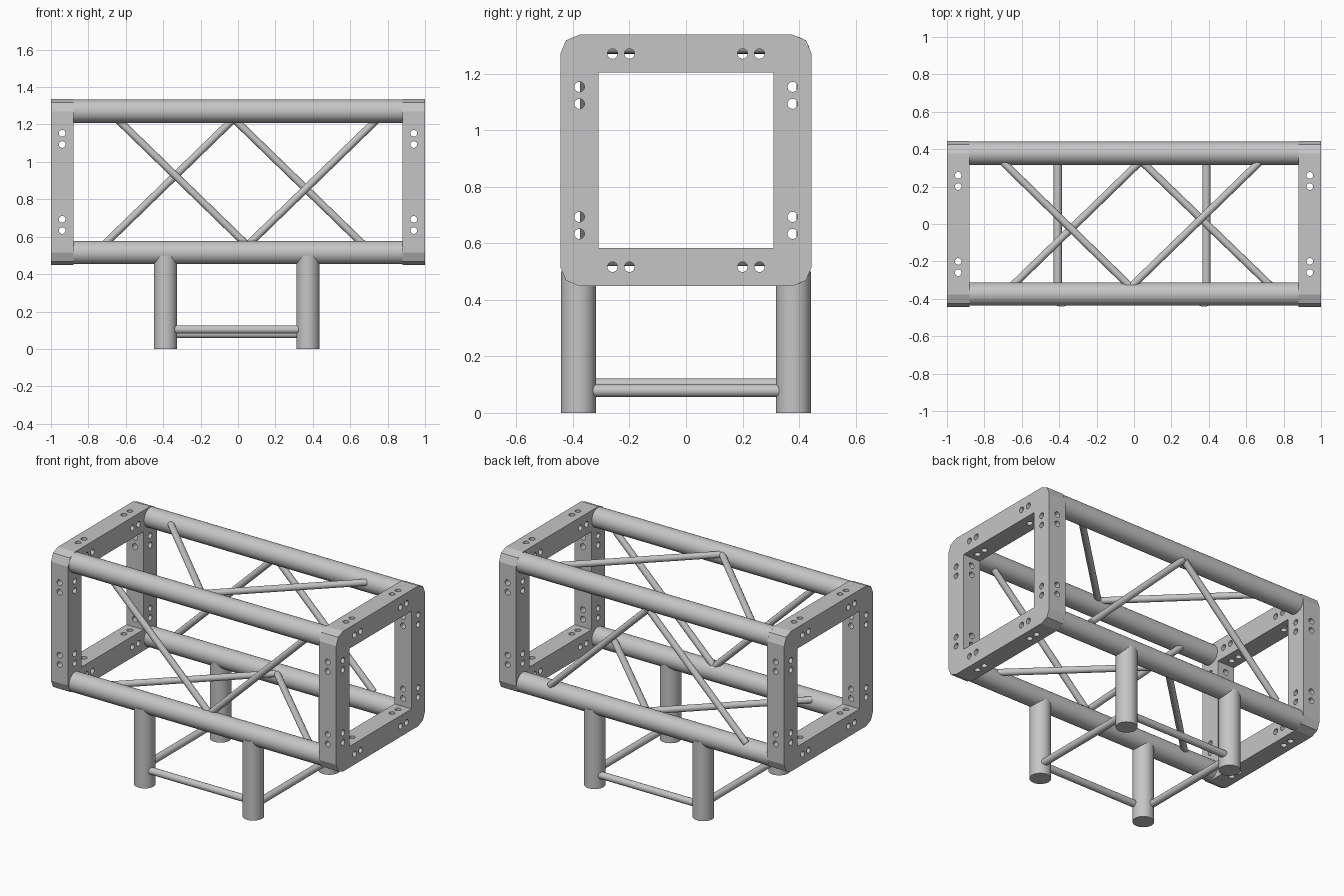
import bpy, bmesh, math
from mathutils import Vector

cube = bpy.data.objects.get("Cube")
if cube:
    bpy.data.objects.remove(cube, do_unlink=True)

# One satin metal for everything
metal = bpy.data.materials.new("light_grey_metal")
metal.use_nodes = True
GREY = (0.56, 0.56, 0.56, 1)
metal.diffuse_color = GREY
metal.node_tree.nodes["Principled BSDF"].inputs["Base Color"].default_value = GREY


def finish(name, bm, smooth=False):
    mesh = bpy.data.meshes.new(name)
    bmesh.ops.recalc_face_normals(bm, faces=bm.faces)
    bm.to_mesh(mesh)
    bm.free()
    mesh.materials.append(metal)
    obj = bpy.data.objects.new(name, mesh)
    bpy.context.collection.objects.link(obj)
    if smooth:
        bpy.ops.object.select_all(action='DESELECT')
        obj.select_set(True)
        bpy.context.view_layer.objects.active = obj
        bpy.ops.object.shade_smooth_by_angle(angle=math.radians(40))
    return obj


def add_rod(bm, start, end, radius, sides):
    start, end = Vector(start), Vector(end)
    axis = end - start
    matrix = axis.to_track_quat('Z', 'Y').to_matrix().to_4x4()
    matrix.translation = (start + end) / 2
    bmesh.ops.create_cone(bm, cap_ends=True, segments=sides, radius1=radius,
                          radius2=radius, depth=axis.length, matrix=matrix)


def rod(name, start, end, radius, sides=32):
    bm = bmesh.new()
    add_rod(bm, start, end, radius, sides)
    return finish(name, bm, smooth=True)


MID = 0.893       # height of the frame centre
HALF = 0.4445     # half the outer frame size
INNER = 0.31      # half the opening size
ROUND = 0.068     # corner radius
CHORD = 0.378     # chord tube offset from the frame centre
TUBE = 0.062
BRACE = 0.02
OFFSETS = (-0.26, -0.2, 0.2, 0.26)


# Cutters for the bolt holes along one axis, and for the frame opening
def hole_cutter(axis, cx):
    bm = bmesh.new()
    for t in OFFSETS:
        if axis == 'x':
            for s in (-1, 1):
                for y, z in ((s * 0.377, t), (t, s * 0.377)):
                    add_rod(bm, (cx - 0.2, y, MID + z), (cx + 0.2, y, MID + z), 0.018, 16)
        elif axis == 'y':
            add_rod(bm, (cx, -0.6, MID + t), (cx, 0.6, MID + t), 0.018, 16)
        else:
            add_rod(bm, (cx, t, MID - 0.6), (cx, t, MID + 0.6), 0.018, 16)
    return finish("hole_cutter_" + axis, bm)


def opening_cutter(cx):
    bm = bmesh.new()
    bmesh.ops.create_cube(bm, size=2 * INNER)
    bmesh.ops.translate(bm, verts=bm.verts, vec=(cx, 0, MID))
    return finish("opening_cutter", bm)


# Square end frames with clipped round corners
def end_frame(name, side):
    cx = side * 0.94
    bm = bmesh.new()
    ring = []
    for quarter in range(4):
        mid = math.radians(45 + 90 * quarter)
        cy = math.copysign(HALF - ROUND, math.cos(mid))
        cz = math.copysign(HALF - ROUND, math.sin(mid))
        for step in (-45, 0, 45):
            a = mid + math.radians(step)
            ring.append(bm.verts.new((cx - 0.06, cy + ROUND * math.cos(a),
                                      MID + cz + ROUND * math.sin(a))))
    face = bm.faces.new(ring)
    extruded = bmesh.ops.extrude_face_region(bm, geom=[face])["geom"]
    bmesh.ops.translate(bm, vec=(0.12, 0, 0),
                        verts=[v for v in extruded if isinstance(v, bmesh.types.BMVert)])
    frame = finish(name, bm)
    cutters = [opening_cutter(cx)] + [hole_cutter(a, cx) for a in 'xyz']
    for cutter in cutters:
        cutter.hide_render = True
        mod = frame.modifiers.new(cutter.name, 'BOOLEAN')
        mod.operation = 'DIFFERENCE'
        mod.solver = 'EXACT'
        mod.object = cutter
    # Bake the cuts and drop the cutters
    depsgraph = bpy.context.evaluated_depsgraph_get()
    baked = bpy.data.meshes.new_from_object(frame.evaluated_get(depsgraph))
    frame.modifiers.clear()
    frame.data = baked
    for cutter in cutters:
        bpy.data.objects.remove(cutter, do_unlink=True)


end_frame("right_end_frame", -1)
end_frame("left_end_frame", 1)

# Four long chord tubes
for y, depth_name in ((-CHORD + 0.003, "front"), (CHORD, "back")):
    for z, level in ((MID - CHORD, "lower"), (MID + CHORD, "upper")):
        rod(f"{depth_name}_{level}_chord", (-0.885, y, z), (0.885, y, z), TUBE)

# Diagonal braces: a pair on each long side, meeting near the middle
REACH = 0.33
LOW, HIGH = MID - REACH, MID + REACH
braces = {
    "front": [((-0.64, -0.355, HIGH), (0.04, -0.355, LOW)),
              ((0.06, -0.355, LOW), (0.74, -0.355, HIGH))],
    "back": [((-0.71, 0.41, LOW), (-0.03, 0.41, HIGH)),
             ((-0.015, 0.41, HIGH), (0.665, 0.41, LOW))],
    "top": [((-0.70, REACH, 1.29), (-0.025, -REACH, 1.29)),
            ((-0.01, -REACH, 1.29), (0.67, REACH, 1.29))],
    "bottom": [((-0.65, -REACH, 0.54), (0.03, REACH, 0.54)),
               ((0.045, REACH, 0.54), (0.73, -REACH, 0.54))],
}
for side, pair in braces.items():
    for label, (start, end) in zip(("right", "left"), pair):
        rod(f"{side}_{label}_brace", start, end, BRACE, 20)

# Four legs under the lower chords
LEG_X = {"right": -0.388, "left": 0.374}
LEG_Y = {"front": -0.38, "back": 0.38}
for x_name, x in LEG_X.items():
    for y_name, y in LEG_Y.items():
        rod(f"{y_name}_{x_name}_leg", (x, y, 0), (x, y, 0.5), TUBE)

# Rungs tying the legs together near the floor
for name, y, z in (("front", -0.395, 0.104), ("back", 0.395, 0.08)):
    rod(name + "_rung", (LEG_X["right"], y, z), (LEG_X["left"], y, z), 0.022, 20)
for name, x, z in (("right", -0.408, 0.1), ("left", 0.387, 0.078)):
    rod(name + "_rung", (x, LEG_Y["front"], z), (x, LEG_Y["back"], z), 0.022, 20)
